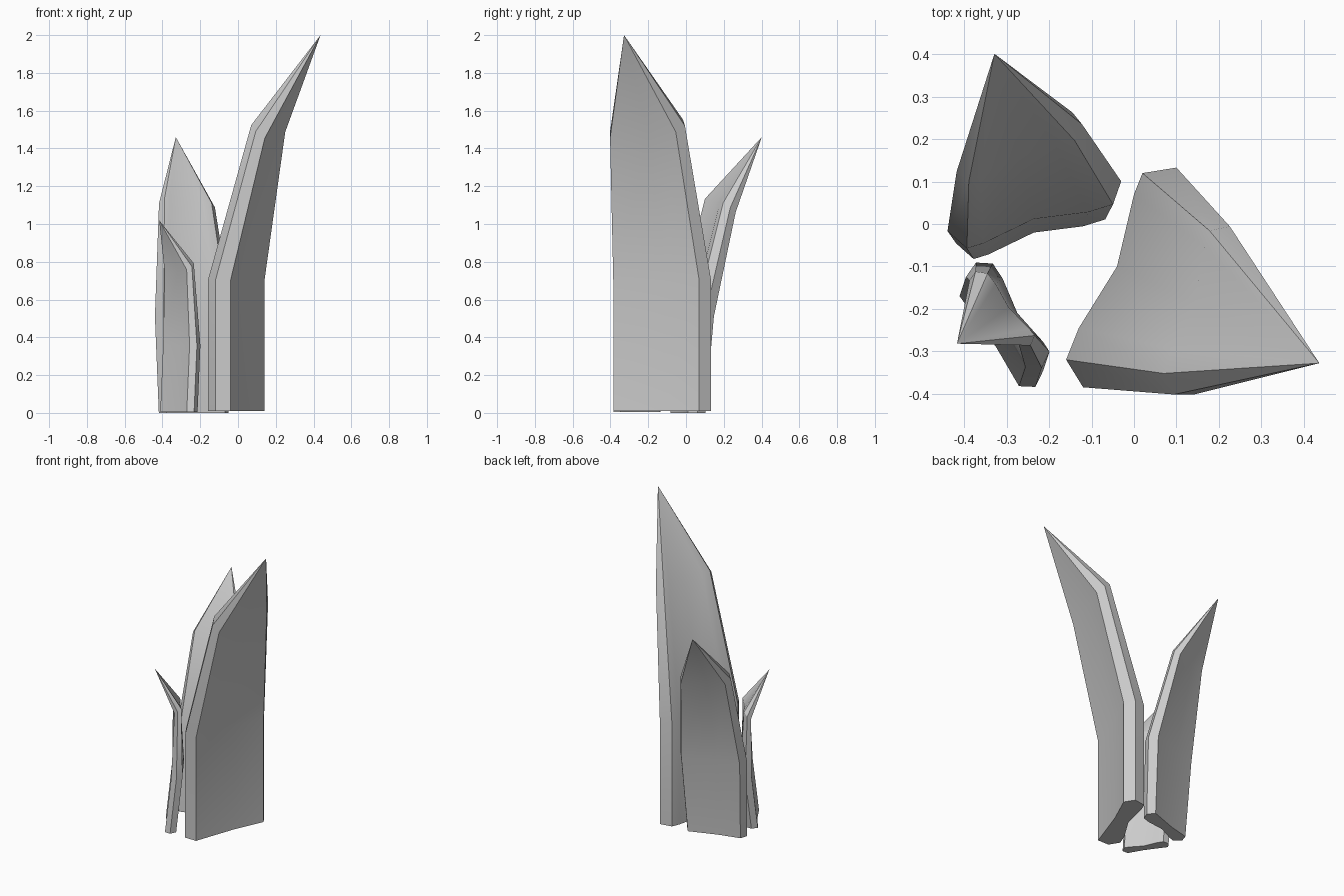
import bpy, bmesh, math
from mathutils import Vector, Matrix

if "Cube" in bpy.data.objects:
    bpy.data.objects.remove(bpy.data.objects["Cube"])

# Dog-bone cross-section shared by all shards (plan view of the tall one)
SECTION = [(-0.16, -0.32), (-0.12, -0.385), (-0.04, -0.385), (0.055, -0.115),
           (0.14, 0.07), (0.10, 0.133), (0.02, 0.12), (0.0, 0.07),
           (-0.04, -0.10), (-0.13, -0.245)]
CENTRE = Vector((-0.01, -0.126))
TIP = Vector((0.437, -0.328, 2.0))


def upper_ring(x, y):
    """Shoulder ring: narrowed, leaning outward and tilted."""
    return Vector((0.07 + 0.60 * (x + 0.16), -0.402 + 0.765 * (y + 0.385),
                   1.49 - 0.44 * (x + 0.12) + 0.245 * (y + 0.385)))


def shard(name, centre, angle, size, height, base_z, base_scale=1.0,
          shifts=((0, 0),) * 4):
    """Copy of the shard shape, turned, scaled and nudged level by level."""
    rot = Matrix.Rotation(math.radians(angle), 2)

    def place(p, level, grow=1.0):
        xy = rot @ ((Vector((p[0], p[1])) - CENTRE) * size * grow)
        xy += Vector(centre) + Vector(shifts[level])
        return (xy.x, xy.y, max(p[2] * height, base_z))

    bm = bmesh.new()
    levels = [
        [place((x, y, 0), 0, base_scale) for x, y in SECTION],
        [place((x, y, 0.7), 1) for x, y in SECTION],
        [place(upper_ring(x, y), 2) for x, y in SECTION],
    ]
    rings = [[bm.verts.new(p) for p in level] for level in levels]
    tip = bm.verts.new(place(TIP, 3))
    n = len(SECTION)
    bm.faces.new(rings[0])
    for i in range(n):
        j = (i + 1) % n
        for low, high in zip(rings, rings[1:]):
            bm.faces.new((low[i], low[j], high[j], high[i]))
        bm.faces.new((rings[-1][i], rings[-1][j], tip))
    bmesh.ops.recalc_face_normals(bm, faces=bm.faces)
    mesh = bpy.data.meshes.new(name)
    bm.to_mesh(mesh)
    bm.free()
    obj = bpy.data.objects.new(name, mesh)
    bpy.context.collection.objects.link(obj)
    bpy.ops.object.select_all(action='DESELECT')
    obj.select_set(True)
    bpy.context.view_layer.objects.active = obj
    bpy.ops.object.shade_smooth_by_angle(angle=math.radians(30))
    return obj


# Tall shard leaning right
shard("tall_shard", CENTRE, 0, 1.0, 1.0, 0.01)

# Medium shard leaning back
shard("medium_shard", (-0.235, 0.042), 129, 0.757, 0.73, 0.0, 0.9,
      ((0, -0.035), (0, 0), (0, 0), (0, 0)))

# Small shard leaning left
shard("small_shard", (-0.31, -0.26), -125, 0.52, 0.51, 0.006, 1.0,
      ((0, 0), (0.015, 0.045), (0.085, 0.11), (0.112, 0.108)))
